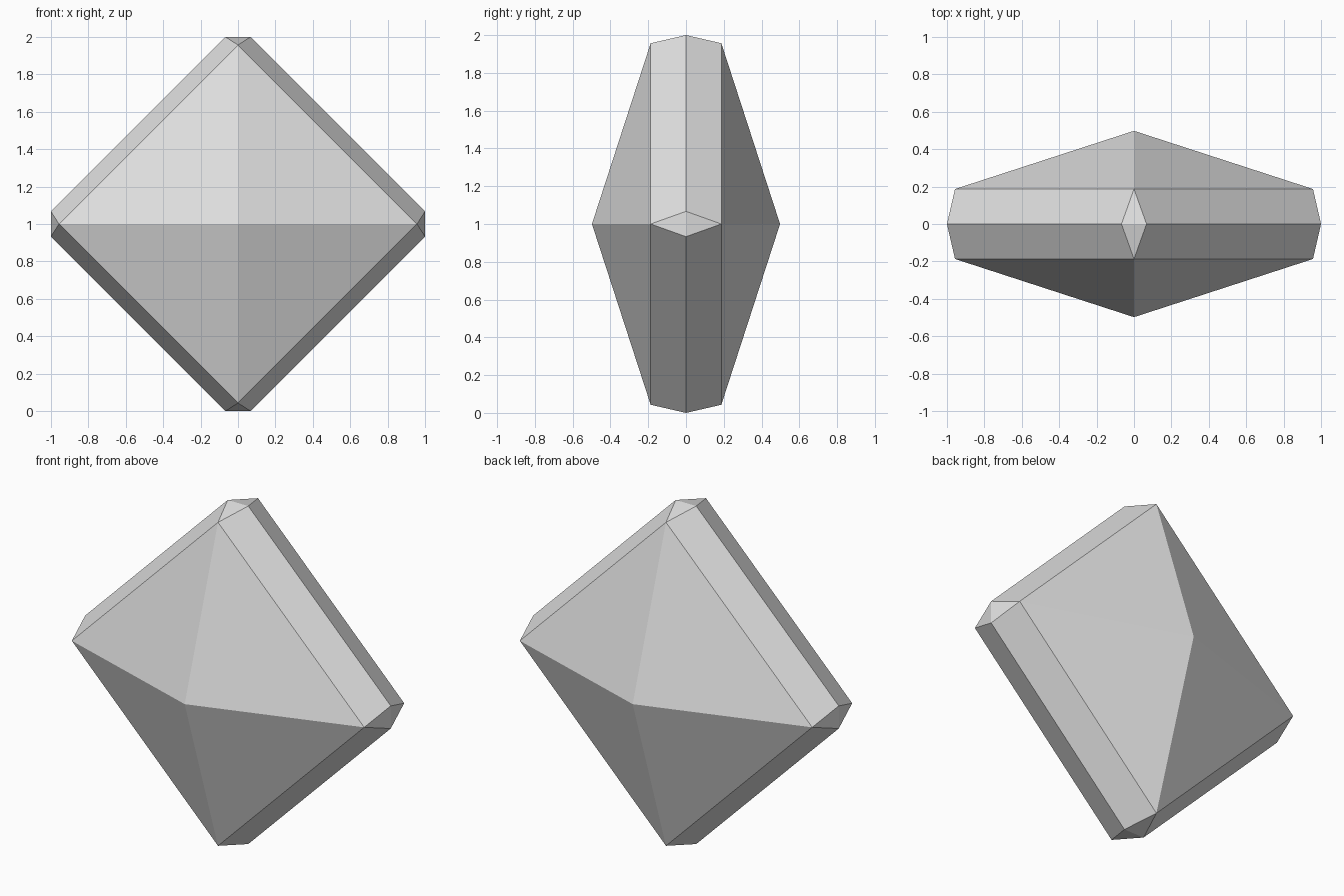
import bpy
import bmesh
import math

cube = bpy.data.objects.get("Cube")
if cube:
    bpy.data.objects.remove(cube, do_unlink=True)

RADIUS = 1.0         # half width and half height
CHAMFER = 0.067      # half length of the blunted corners
RIM_RADIUS = 0.957   # where the sloped facets meet the bevelled rim
RIM_DEPTH = 0.187
APEX_DEPTH = 0.498

# Plain grey stone
grey = bpy.data.materials.new("light_grey")
grey.use_nodes = True
colour = (0.75, 0.75, 0.75, 1.0)
grey.diffuse_color = colour
grey.node_tree.nodes["Principled BSDF"].inputs["Base Color"].default_value = colour

bm = bmesh.new()

# Front and back apexes
for side in (-1, 1):
    bm.verts.new((0, side * APEX_DEPTH, RADIUS))

# Each of the four corners: a short outer edge and one rim point per side
for corner in range(4):
    angle = corner * math.pi / 2
    c, s = round(math.cos(angle)), round(math.sin(angle))
    for side in (-1, 1):
        bm.verts.new((RADIUS * c - side * CHAMFER * s, 0,
                      RADIUS + RADIUS * s + side * CHAMFER * c))
        bm.verts.new((RIM_RADIUS * c, side * RIM_DEPTH,
                      RADIUS + RIM_RADIUS * s))

# Skin the points into flat facets and merge coplanar triangles
bmesh.ops.convex_hull(bm, input=bm.verts[:])
bmesh.ops.dissolve_limit(bm, angle_limit=math.radians(1),
                         verts=bm.verts[:], edges=bm.edges[:])
bmesh.ops.recalc_face_normals(bm, faces=bm.faces[:])

mesh = bpy.data.meshes.new("faceted_gem")
bm.to_mesh(mesh)
bm.free()
mesh.materials.append(grey)
gem = bpy.data.objects.new("faceted_gem", mesh)
bpy.context.collection.objects.link(gem)
